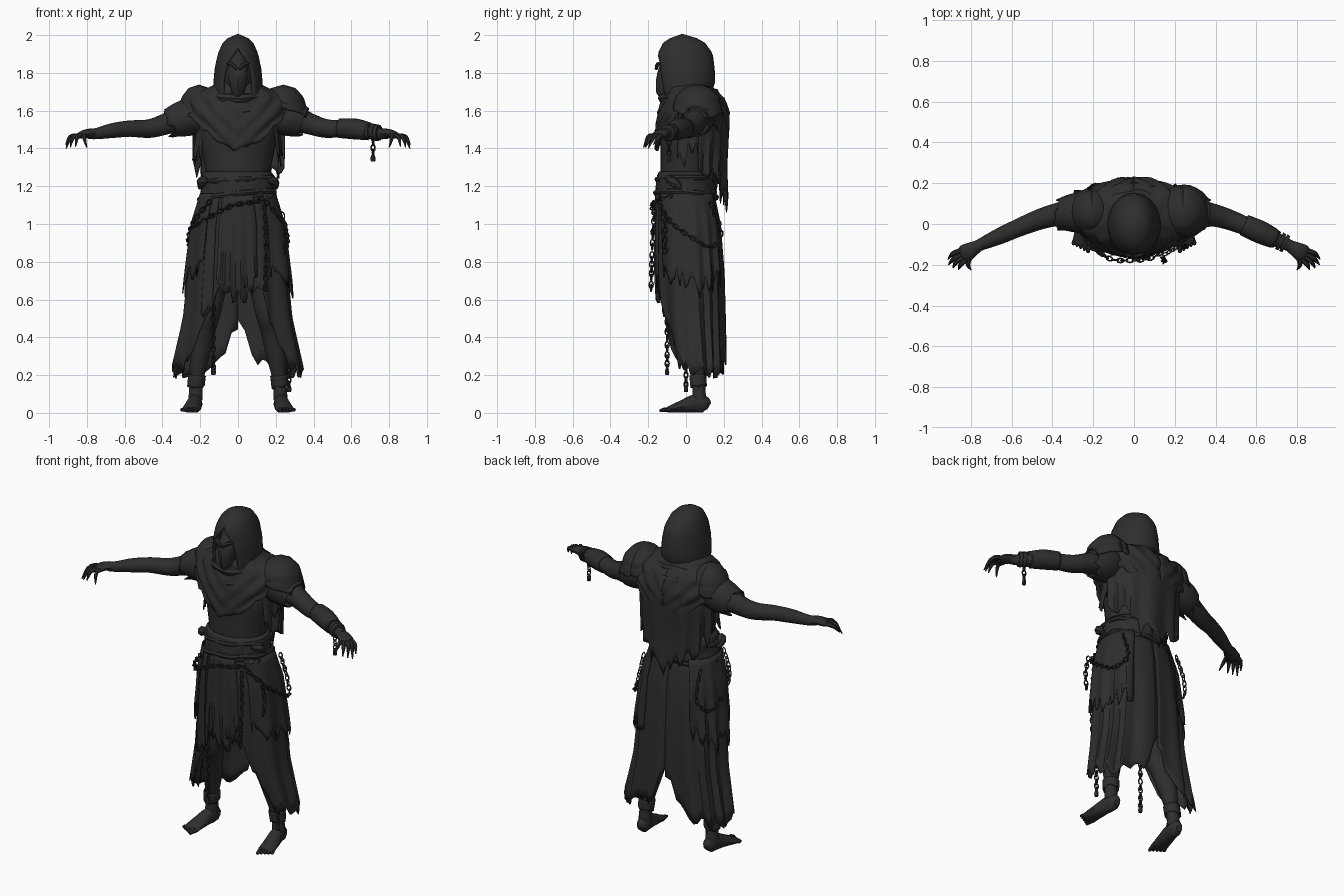
import bpy, bmesh, math, random
from mathutils import Vector

random.seed(7)
cube = bpy.data.objects.get("Cube")
if cube:
    bpy.data.objects.remove(cube)

mat = bpy.data.materials.new("charcoal_black")
mat.use_nodes = True
mat.diffuse_color = (0.027, 0.027, 0.027, 1)
bsdf = next(n for n in mat.node_tree.nodes if n.type == 'BSDF_PRINCIPLED')
bsdf.inputs["Base Color"].default_value = mat.diffuse_color
bsdf.inputs["Roughness"].default_value = 0.9
parts = []


def finish(name, bm, thick=0.0):
    bmesh.ops.remove_doubles(bm, verts=bm.verts, dist=0.0002)
    bmesh.ops.recalc_face_normals(bm, faces=bm.faces)
    me = bpy.data.meshes.new(name)
    bm.to_mesh(me)
    bm.free()
    ob = bpy.data.objects.new(name, me)
    bpy.context.collection.objects.link(ob)
    me.materials.append(mat)
    if thick:
        mod = ob.modifiers.new("thickness", 'SOLIDIFY')
        mod.thickness, mod.offset = thick, 0
    parts.append(ob)


def skin(bm, rings, wrap=True, loop=False, cap=False):
    vs = [[bm.verts.new(p) for p in r] for r in rings]
    n = len(vs[0])
    for j in range(len(vs) if loop else len(vs) - 1):
        a, b = vs[j], vs[(j + 1) % len(vs)]
        for i in range(n if wrap else n - 1):
            k = (i + 1) % n
            bm.faces.new((a[i], a[k], b[k], b[i]))
    if cap:
        bm.faces.new(vs[0])
        bm.faces.new(vs[-1])


def sample(rows, key):
    """Linear lookup in a table whose first column is the key."""
    rows = sorted(rows)
    key = min(max(key, rows[0][0]), rows[-1][0])
    for a, b in zip(rows, rows[1:]):
        if key <= b[0]:
            f = (key - a[0]) / (b[0] - a[0])
            return [p + (q - p) * f for p, q in zip(a, b)][1:]


def smooth(pts, k=4):
    """Catmull-Rom refinement of a path with radii."""
    out = []
    for i in range(len(pts) - 1):
        p = [pts[max(i - 1, 0)], pts[i], pts[i + 1], pts[min(i + 2, len(pts) - 1)]]
        for s in range(k):
            t = s / k
            out.append([0.5 * (2 * b + (c - a) * t + (2 * a - 5 * b + 4 * c - d) * t * t
                               + (3 * b - a - 3 * c + d) * t ** 3) for a, b, c, d in zip(*p)])
    return out + [list(pts[-1])]


def add_tube(bm, pts, ref, segs=10, loop=False, jag=0.0):
    """Tube along (x, y, z, width[, height]) points."""
    rings, n = [], len(pts)
    for i, p in enumerate(pts):
        nxt = pts[(i + 1) % n] if loop else pts[min(i + 1, n - 1)]
        prv = pts[i - 1] if loop else pts[max(i - 1, 0)]
        t = (Vector(nxt[:3]) - Vector(prv[:3])).normalized()
        side = t.cross(ref).normalized()
        up = side.cross(t)
        ring = []
        for s in range(segs):
            a = math.tau * s / segs
            v = Vector(p[:3]) + side * p[3] * math.cos(a) + up * p[-1] * math.sin(a)
            ring.append(v + t * random.uniform(-jag, jag) if i == n - 1 else v)
        rings.append(ring)
    skin(bm, rings, loop=loop, cap=not loop and not jag)


def tube(name, pts, ref=(0, 0, 1), segs=10, side=1, k=4, jag=0.0):
    bm = bmesh.new()
    pts = smooth([(p[0] * side,) + tuple(p[1:]) for p in pts], k)
    add_tube(bm, pts, Vector(ref), segs, jag=jag)
    finish(name, bm, 0.006 if jag else 0)


def band(name, z, rx, ry, cy, r, tilt=0.0, lean=0.0):
    """Closed rope around the body; tilt lowers the front, lean lowers the right."""
    bm, pts = bmesh.new(), []
    for i in range(36):
        a = math.tau * i / 36
        w = 1 + 0.04 * math.sin(7 * a)
        pts.append((rx * w * math.sin(a), cy - ry * w * math.cos(a),
                    z - tilt * math.cos(a) + lean * math.sin(a), r))
    add_tube(bm, pts, Vector((0, 0, 1)), 7, loop=True)
    finish(name, bm)


def cloth(name, rows, hem, span=(180, 540), cols=48, n=12, teeth=0.0, fold=0.0,
          freq=13, vee=0.0, thick=0.006, power=1.0, cx=0.0):
    """Draped sheet: rows are (z, rx, ry, cy); hem is a (degrees from front, z) table."""
    bm, top = bmesh.new(), max(r[0] for r in rows)
    jags = [random.random() * teeth for i in range(cols + 1)]
    rings = []
    for j in range(n + 1):
        ring, t = [], j / n
        for i in range(cols + 1):
            f = i / cols
            lo, hi = span if isinstance(span, tuple) else span(top + (hem[0][1] - top) * t)
            deg = lo + (hi - lo) * f
            end = sample(hem, abs((deg + 180) % 360 - 180))[0] + jags[i]
            z = top + (end - top) * t
            rx, ry, cy = sample(rows, z)
            a = math.radians(deg)
            s, c = math.sin(a), math.cos(a)
            d = fold * t * math.sin(freq * a + 2 * math.sin(3 * a))
            d += vee * min(1, 4 * t) * math.sin(60 * (z - 0.3 * abs(s)))
            d = d if rx > 0 else 0
            ring.append((cx + (rx + d) * math.copysign(abs(s) ** power, s),
                         cy - (ry + d) * math.copysign(abs(c) ** power, c), z))
        rings.append(ring)
    skin(bm, rings, wrap=False)
    finish(name, bm, thick)


def chain(name, pts, step=0.027):
    """Interlocked oval links, every second one turned."""
    bm = bmesh.new()
    pts = [Vector(p) for p in smooth(pts, 12)]
    gone, turn = step, 0
    for a, b in zip(pts, pts[1:]):
        gone += (b - a).length
        if gone < step:
            continue
        gone -= step
        t = (b - a).normalized()
        u = t.cross(Vector((0.3, 1, 0.2))).normalized()
        if turn % 2:
            u = t.cross(u)
        turn += 1
        link = [tuple(b + t * 0.019 * math.cos(q) + u * 0.011 * math.sin(q)) + (0.0042,)
                for q in [math.tau * s / 8 for s in range(8)]]
        add_tube(bm, link, t.cross(u), 4, loop=True)
    finish(name, bm)


# Torso, head and mask
cloth("torso", [(1.76, .06, .06, .01), (1.68, .12, .1, .03), (1.6, .2, .14, .04), (1.5, .215, .165, .025),
                (1.4, .195, .15, .015), (1.27, .168, .135, 0), (1.05, .18, .14, 0)],
      [(0, 1.05), (180, 1.05)], cols=32, thick=0)
cloth("head", [(1.94, 0, 0, -.02), (1.9, .06, .08, -.02), (1.8, .088, .11, -.02), (1.7, .07, .09, -.02),
               (1.62, .06, .06, 0)], [(0, 1.62), (180, 1.62)], cols=20, thick=0)
cloth("face_mask", [(1.9, 0, 0, -.09), (1.84, .055, .05, -.09), (1.78, .058, .068, -.09), (1.7, .036, .07, -.09),
                    (1.63, .01, .03, -.09)], [(0, 1.63), (180, 1.63)], cols=10, n=8, thick=0)
for s in (1, -1):
    tube("brow", [(.005, -.158, 1.82, .008), (.035, -.15, 1.845, .011), (.062, -.125, 1.85, .006)], side=s, segs=6)


# Hood with a pointed face opening
def opening(z):
    g = sample([(1.64, 36), (1.76, 38), (1.85, 30), (1.925, 0)], z)[0]
    return g, 360 - g


cloth("hood", [(2, 0, 0, -.02), (1.985, .045, .055, -.015), (1.955, .075, .105, -.01), (1.9, .1, .14, -.005),
               (1.82, .117, .15, -.005), (1.75, .123, .15, -.003), (1.7, .125, .135, -.005), (1.64, .13, .12, 0)],
      [(0, 1.64), (180, 1.64)], span=opening, cols=32, n=16, thick=0.014)

# Cowl and scarf folds
cloth("cowl", [(1.75, .1, .1, .01), (1.71, .17, .125, .02), (1.67, .265, .155, .04), (1.58, .285, .185, .04),
               (1.48, .25, .185, .03), (1.36, .21, .168, .015), (1.28, .2, .19, .03)],
      [(0, 1.37), (35, 1.45), (60, 1.56), (90, 1.6), (130, 1.5), (180, 1.3)],
      cols=64, n=18, teeth=.03, vee=.008, thick=.01)
band("scarf_roll_upper", 1.69, .125, .12, 0, .026, tilt=.025)
band("scarf_roll_lower", 1.645, .16, .135, .015, .024, tilt=.05)

# Back cape and side rags
cloth("back_cape", [(1.66, .23, .16, .04), (1.5, .245, .185, .04), (1.3, .235, .17, .04), (1.03, .22, .17, .045)],
      [(90, 1.27), (125, 1.2), (150, 1.1), (180, 1.04)], span=(98, 262), cols=34, teeth=.12, fold=.012)
for lo in (62, 250):
    cloth("side_rag", [(1.55, .21, .16, .04), (1.25, .24, .16, .03)], [(0, 1.3), (180, 1.3)],
          span=(lo, lo + 48), cols=10, n=5, teeth=.14, fold=.01)

# Shoulder caps
for s, size in ((1, 1.0), (-1, .86)):
    for layer, drop in ((1, 0), (1.08, .035)):
        g = size * layer
        cloth("shoulder_cap", [(1.735 - drop, 0, 0, .06), (1.72 - drop, .06 * g, .07 * g, .06),
                               (1.67 - drop, .105 * g, .115 * g, .06), (1.56 - drop, .137 * g, .13 * g, .06)],
              [(0, 1.63 - drop), (90, 1.575 - drop), (180, 1.62 - drop)], cols=24, n=8,
              teeth=.02, cx=.24 * s * size)

# Arms, sleeves and hands
for s in (1, -1):
    tube("arm", [(.15, .05, 1.59, .08), (.27, .055, 1.57, .075), (.38, .045, 1.53, .057), (.47, .02, 1.505, .05),
                 (.57, -.02, 1.505, .044), (.66, -.06, 1.495, .04), (.75, -.1, 1.478, .03), (.79, -.12, 1.478, .028)],
         side=s, segs=14)
    tube("ragged_sleeve", [(.18, .05, 1.58, .09), (.28, .055, 1.56, .095), (.36, .048, 1.535, .075)],
         side=s, segs=18, jag=.035)
    tube("palm", [(.76, -.105, 1.475, .028, .024), (.79, -.122, 1.48, .036, .024),
                  (.825, -.142, 1.472, .044, .02), (.845, -.153, 1.462, .036, .012)], side=s)
    tips = [((.80, -.155), (.815, -.195), (.80, -.225, 1.405)), ((.825, -.175), (.85, -.2), (.86, -.223, 1.41)),
            ((.84, -.163), (.872, -.187), (.888, -.215, 1.405)), ((.85, -.15), (.885, -.172), (.91, -.2, 1.4)),
            ((.85, -.13), (.888, -.145), (.912, -.172, 1.42))]
    for a, b, c in tips:
        tube("finger", [a + (1.47, .012), b + (1.46, .012), c + (.003,)], side=s, segs=6)

# Forearm wrap and wrist shackle on the left arm
tube("forearm_wrap", [(.54, -.005, 1.507, .05), (.62, -.04, 1.503, .053), (.69, -.073, 1.49, .045)], segs=14, jag=.01)
for x in (.695, .72, .74):
    y, z = -.075 - (x - .695) * .45, 1.492 - (x - .695) * .2
    tube("shackle", [(x - .008, y + .004, z, .046), (x + .008, y - .004, z, .043)], segs=10, k=1)

# Legs and bare feet
for s in (1, -1):
    tube("leg", [(.1, .01, 1.05, .1), (.13, .0, .8, .095), (.155, -.02, .55, .068), (.175, .01, .45, .058),
                 (.2, .045, .32, .054), (.22, .065, .17, .036), (.225, .07, .07, .038)],
         ref=(0, 1, 0), side=s, segs=14)
    tube("foot", [(.222, .122, .035, .018, .02), (.223, .1, .045, .034, .045), (.228, .05, .05, .038, .05),
                  (.24, -.02, .034, .045, .034), (.25, -.08, .02, .05, .02), (.252, -.1, .015, .044, .014)], side=s)
    for i in range(5):
        x, big = .218 + i * .018, .003 if i == 0 else 0
        tube("toe", [(x, -.08, .016, .011 + big), (x + .006, -.115 + i * .005, .016, .011 + big),
                     (x + .008, -.14 + i * .01, .01, .005 + big)], side=s, segs=6)
    tube("ankle_wrap", [(.217, .062, .2, .044), (.223, .067, .14, .043)], ref=(0, 1, 0), side=s, jag=.012)

# Skirt layers
skirt = [(1.16, .185, .148, 0), (1.0, .232, .165, .015), (.75, .258, .172, .025), (.5, .28, .165, .035),
         (.2, .345, .14, .062)]
cloth("long_skirt", skirt, [(0, .64), (24, .6), (36, .42), (52, .22), (110, .17), (150, .19), (166, .23), (180, .44)],
      cols=76, n=14, teeth=.07, fold=.014, power=.85)


def layer(grow):
    return [(r[0], r[1] + grow, r[2] + grow, r[3]) for r in skirt]


for lo in (38, 212):
    cloth("side_overskirt", layer(.014), [(0, .78), (60, .68), (100, .6), (180, .72)], span=(lo, lo + 110),
          cols=30, teeth=.12, fold=.012, power=.85)
cloth("front_apron", layer(.012), [(0, .56), (30, .62)], span=(-24, 24), cols=16, teeth=.13, fold=.01, freq=22)
cloth("apron_strip", layer(.018), [(0, .5), (60, .5)], span=(-40, -28), cols=6, teeth=.1, fold=.008)

# Waist wraps
cloth("waist_wrap", [(1.275, .17, .138, 0), (1.25, .185, .15, 0), (1.18, .188, .153, 0), (1.1, .197, .16, .003)],
      [(0, 1.12), (180, 1.12)], teeth=.025, vee=.004, n=8, thick=.012)
band("rope_belt_upper", 1.235, .188, .15, 0, .014, lean=.012)
band("rope_belt_lower", 1.15, .195, .157, 0, .015, tilt=-.012, lean=.02)
for s in (1, -1):
    tube("belt_knot", [(.16, -.1, 1.23, .01), (.19, -.07, 1.225, .028), (.2, -.03, 1.19, .012)], side=s, segs=7)

# Chains and weights
chain("belt_chain", [(.19, -.08, 1.15), (.1, -.16, 1.12), (-.02, -.178, 1.1), (-.13, -.165, 1.05), (-.24, -.07, .98)])
for s in (1, -1):
    chain("hip_chain", [(.15 * s, -.15, 1.12), (.23 * s, -.09, 1.02), (.262 * s, .03, .93),
                        (.25 * s, .13, .88), (.2 * s, .185, .95), (.19 * s, .13, 1.12)])
chain("front_chain", [(.14, -.165, 1.1), (.15, -.178, .9), (.145, -.185, .65)])
chain("side_chain", [(.235, -.11, 1.05), (.255, -.11, .95), (.25, -.11, .86)])
hanging = [(-.13, -.1, .62, .24), (.27, .0, .34, .15), (.715, -.09, 1.46, 1.37)]
for x, y, top, low in hanging:
    chain("hanging_chain", [(x, y, top), (x, y, (top + low) / 2), (x, y, low)])
    tube("chain_weight", [(x, y, low, .006), (x, y, low - .02, .013), (x, y, low - .04, .011)], ref=(0, 1, 0), segs=6)

bpy.ops.object.select_all(action='DESELECT')
for ob in parts:
    ob.select_set(True)
bpy.context.view_layer.objects.active = parts[0]
bpy.ops.object.shade_smooth_by_angle(angle=0.7)
